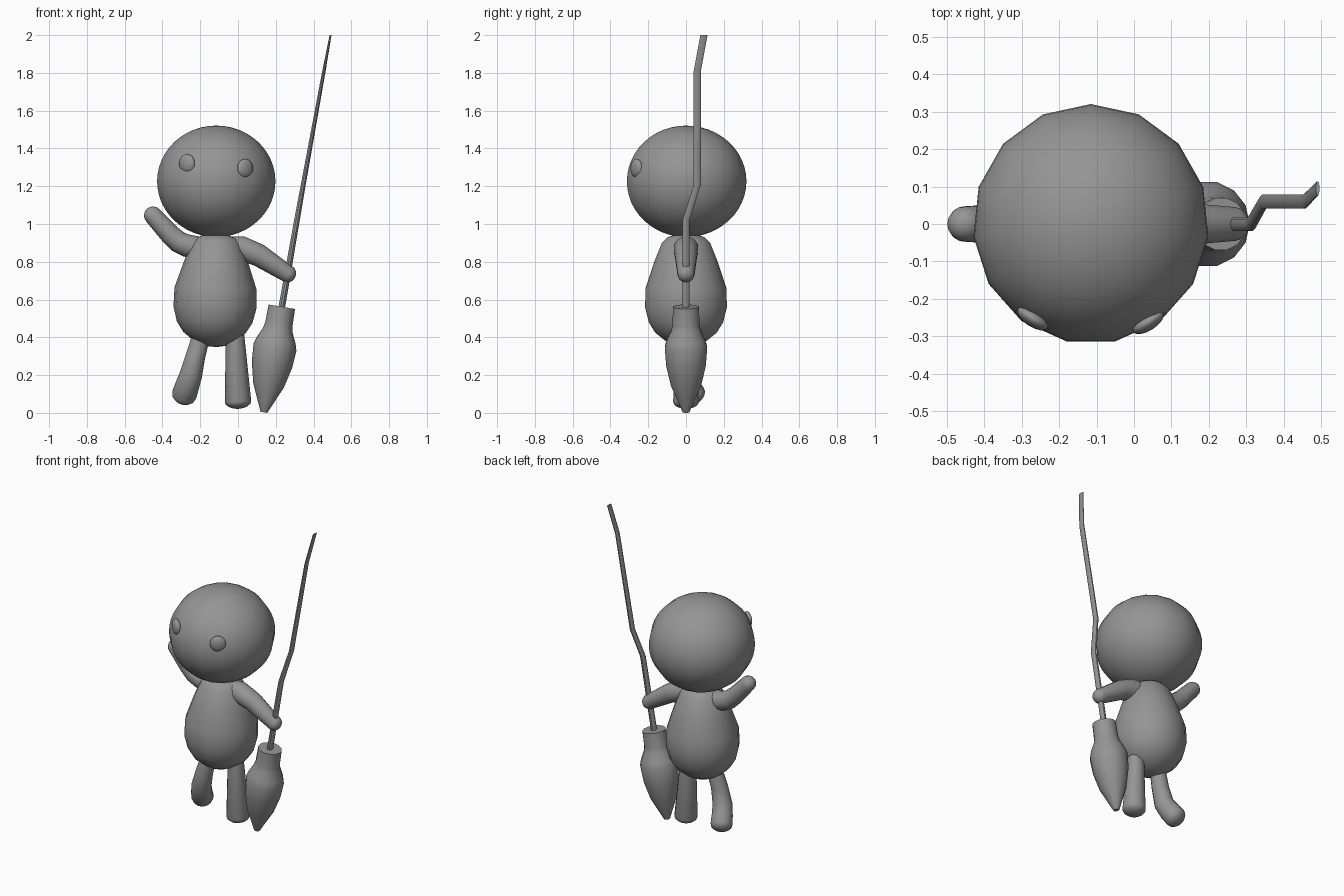
import bpy, bmesh, math
from mathutils import Vector, Matrix

if "Cube" in bpy.data.objects:
    bpy.data.objects.remove(bpy.data.objects["Cube"])

grey = bpy.data.materials.new("plain grey")
grey.diffuse_color = (0.3, 0.3, 0.3, 1)
grey.use_nodes = True
grey.node_tree.nodes["Principled BSDF"].inputs["Base Color"].default_value = grey.diffuse_color


def finish(name, bm, angle=40):
    bmesh.ops.recalc_face_normals(bm, faces=bm.faces)
    me = bpy.data.meshes.new(name)
    bm.to_mesh(me)
    bm.free()
    me.materials.append(grey)
    ob = bpy.data.objects.new(name, me)
    bpy.context.collection.objects.link(ob)
    bpy.ops.object.select_all(action='DESELECT')
    ob.select_set(True)
    bpy.context.view_layer.objects.active = ob
    bpy.ops.object.shade_smooth_by_angle(angle=math.radians(angle))
    return ob


def sweep(name, rings, sides, angle=40):
    """Skin rings given as (centre, normal, x radius, y radius), closing both ends."""
    bm = bmesh.new()
    loops = []
    for c, n, rx, ry in rings:
        y = Vector((0, 1, 0))
        x = y.cross(n).normalized()
        y = Vector(n).cross(x).normalized()
        loops.append([bm.verts.new(Vector(c) + x * rx * math.cos(a) + y * ry * math.sin(a))
                      for a in (2 * math.pi * i / sides for i in range(sides))])
    for a, b in zip(loops, loops[1:]):
        for i in range(sides):
            j = (i + 1) % sides
            bm.faces.new((a[i], a[j], b[j], b[i]))
    bm.faces.new(loops[0][::-1])
    bm.faces.new(loops[-1])
    return finish(name, bm, angle)


def lathe(name, base, top, profile, sides, angle=40):
    """Turn (radius, distance) points around the axis from base to top."""
    base = Vector(base)
    n = (Vector(top) - base).normalized()
    return sweep(name, [(base + n * d, n, r, r) for r, d in profile], sides, angle)


def limb(name, points, cap, sides=14):
    """Bent tube through (point, radius) with a rounded far end; cap is its depth ratio."""
    pts = [Vector(p) for p, r in points]
    rings = []
    for i, (p, r) in enumerate(points):
        a = pts[i] - pts[i - 1] if i else pts[1] - pts[0]
        b = pts[i + 1] - pts[i] if i + 1 < len(pts) else a
        n = (a.normalized() + b.normalized()).normalized()
        rings.append((pts[i], n, r, r))
    p, n, r, _ = rings[-1]
    for k in (22, 45, 66, 84):
        t = math.radians(k)
        rings.append((p + n * r * cap * math.sin(t), n, r * math.cos(t), r * math.cos(t)))
    return sweep(name, rings, sides, 60)


def ball(name, loc, size, seg, rings, turn=0):
    bm = bmesh.new()
    bmesh.ops.create_uvsphere(bm, u_segments=seg, v_segments=rings, radius=1)
    m = Matrix.Translation(loc) @ Matrix.Rotation(turn, 4, 'Z') @ Matrix.Diagonal((*size, 1))
    bmesh.ops.transform(bm, matrix=m, verts=bm.verts)
    return finish(name, bm, 60)


# Head and eyes
ball("head", (-0.115, 0, 1.226), (0.315, 0.32, 0.295), 15, 24)
ball("left_eye", (-0.27, -0.252, 1.32), (0.048, 0.022, 0.05), 16, 10, math.radians(-33))
ball("right_eye", (0.038, -0.262, 1.295), (0.048, 0.022, 0.05), 16, 10, math.radians(33))

# Pear-shaped body
lathe("body", (-0.127, 0, 0.35), (-0.112, 0, 0.95),
      [(0.02, 0), (0.06, 0.006), (0.115, 0.035), (0.165, 0.075), (0.2, 0.13), (0.22, 0.21),
       (0.217, 0.31), (0.17, 0.45), (0.13, 0.55), (0.1, 0.58), (0.05, 0.595)], 18, 60)

# Raised arm, and arm holding the shaft
limb("raised_arm", [((-0.15, 0, 0.865), 0.058), ((-0.27, 0, 0.885), 0.06),
                    ((-0.315, 0, 0.905), 0.058), ((-0.36, 0, 0.945), 0.054),
                    ((-0.45, 0, 1.045), 0.048)], 1)
limb("holding_arm", [((-0.06, 0, 0.87), 0.065), ((0.02, 0, 0.87), 0.066),
                     ((0.11, 0, 0.835), 0.06), ((0.265, 0, 0.735), 0.046)], 0.9)

# Legs: one bent backwards, one straight
limb("bent_leg", [((-0.18, -0.01, 0.46), 0.045), ((-0.225, -0.025, 0.3), 0.052),
                  ((-0.25, -0.02, 0.2), 0.06), ((-0.27, 0.01, 0.14), 0.064),
                  ((-0.285, 0.04, 0.095), 0.066)], 0.7)
limb("straight_leg", [((-0.018, 0, 0.46), 0.046), ((0, 0, 0.06), 0.07)], 0.55)

# Brush head on a slant, with its collar
lathe("brush_head", (0.137, 0, 0.003), (0.232, 0, 0.562),
      [(0.018, 0), (0.082, 0.145), (0.108, 0.255), (0.115, 0.35), (0.105, 0.385),
       (0.08, 0.44), (0.073, 0.47), (0.071, 0.567)], 14)

# Kinked shaft, narrowing across its width towards the tip
shaft = [((0.225, 0, 0.52), 0.018), ((0.312, 0, 1.02), 0.015), ((0.346, 0.06, 1.21), 0.013),
         ((0.455, 0.06, 1.81), 0.009), ((0.49, 0.095, 2.0), 0.005)]
sweep("shaft", [(p, Vector((0, 0, 1)), r, 0.02) for p, r in shaft], 10)
